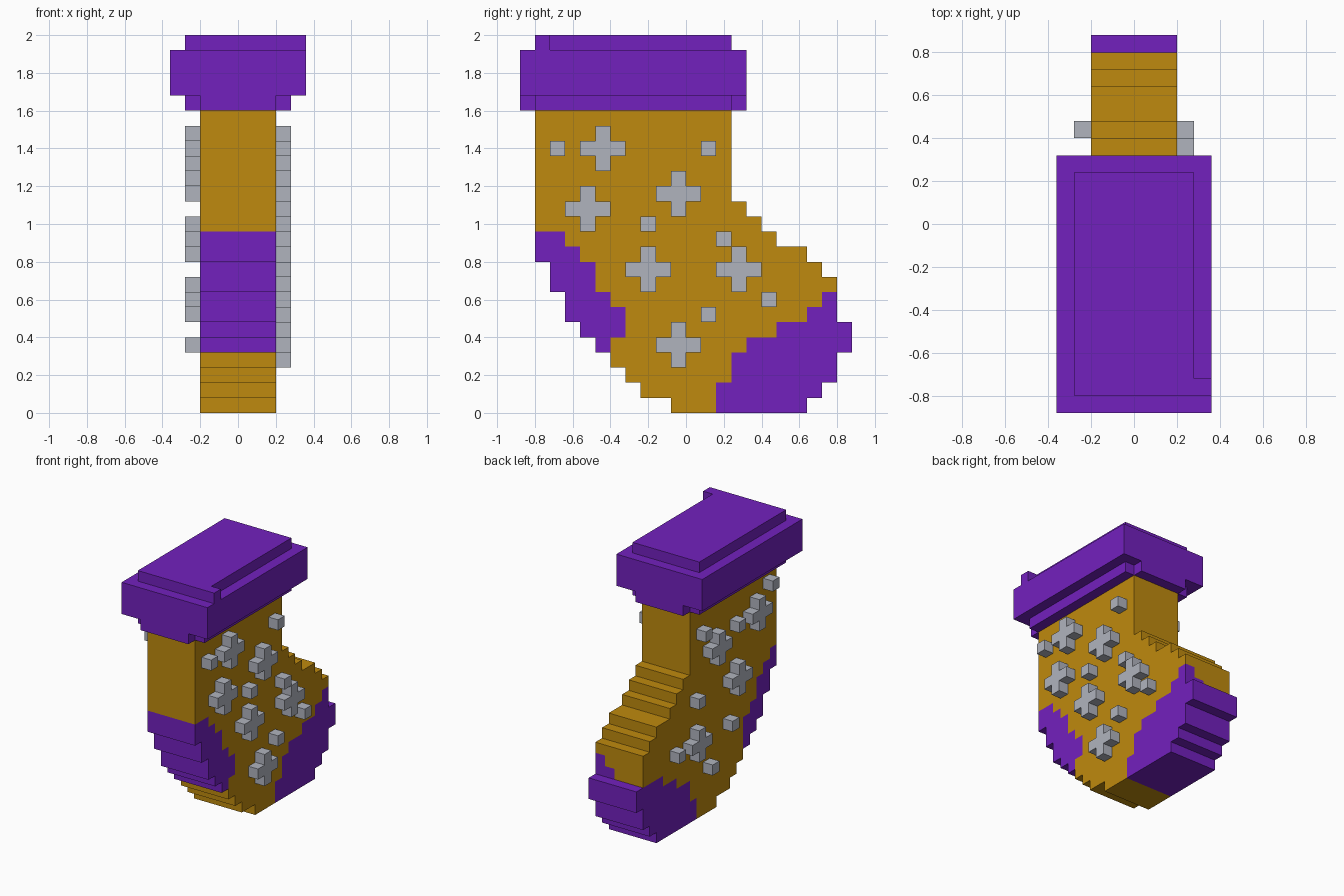
import bpy, bmesh, math
from mathutils import Vector

if "Cube" in bpy.data.objects:
    bpy.data.objects.remove(bpy.data.objects["Cube"], do_unlink=True)

U = 0.08  # size of one block


def material(name, rgb):
    m = bpy.data.materials.new(name)
    m.use_nodes = True
    m.diffuse_color = (*rgb, 1)
    bsdf = m.node_tree.nodes["Principled BSDF"]
    bsdf.inputs["Base Color"].default_value = (*rgb, 1)
    bsdf.inputs["Roughness"].default_value = 0.8
    return m


GOLD = material("gold_wool", (0.521, 0.254, 0.0044))
PURPLE = material("purple_wool", (0.171, 0.015, 0.515))
GREY = material("silver_grey", (0.434, 0.456, 0.515))


def block_mesh(name, cells, mats, x_off=0.0):
    """Outer skin of a set of blocks: {(i, j, k): material index}."""
    bm = bmesh.new()
    for (i, j, k), mat in cells.items():
        centre = Vector((i + 0.5 + x_off, j + 0.5, k + 0.5))
        for axis in range(3):
            for sign in (1, -1):
                n = Vector((0, 0, 0))
                n[axis] = sign
                if (i + int(n.x), j + int(n.y), k + int(n.z)) in cells:
                    continue
                u, v = Vector((0, 0, 0)), Vector((0, 0, 0))
                u[(axis + 1) % 3] = 0.5
                v[(axis + 2) % 3] = 0.5 * sign
                mid = centre + n * 0.5
                quad = (mid - u - v, mid + u - v, mid + u + v, mid - u + v)
                bm.faces.new([bm.verts.new(p * U) for p in quad]).material_index = mat
    bmesh.ops.remove_doubles(bm, verts=bm.verts, dist=0.001)
    # Join coplanar faces of one colour
    bmesh.ops.dissolve_limit(bm, angle_limit=math.radians(1), verts=bm.verts,
                             edges=bm.edges, delimit={'MATERIAL'})
    me = bpy.data.meshes.new(name)
    bm.to_mesh(me)
    bm.free()
    for m in mats:
        me.materials.append(m)
    ob = bpy.data.objects.new(name, me)
    bpy.context.collection.objects.link(ob)
    return ob


def box(x0, x1, y0, y1, z0, z1):
    return {(i, j, k): 0 for i in range(x0, x1)
            for j in range(y0, y1) for k in range(z0, z1)}


# Stocking: per layer (front end, back end, heel patch end, toe patch start)
NO_HEEL, NO_TOE = -99, 99
rows = [(-1, 8, NO_HEEL, 2), (-3, 9, NO_HEEL, 2), (-4, 10, NO_HEEL, 3),
        (-5, 10, NO_HEEL, 3), (-6, 11, -5, 4), (-7, 11, -4, 6),
        (-8, 10, -4, 8), (-8, 10, -5, 9), (-9, 10, -6, NO_TOE),
        (-9, 9, -6, NO_TOE), (-10, 8, -7, NO_TOE), (-10, 6, -8, NO_TOE),
        (-10, 5, NO_HEEL, NO_TOE), (-10, 4, NO_HEEL, NO_TOE)]
rows += [(-10, 3, NO_HEEL, NO_TOE)] * 6

body = {}
for k, (front, back, heel, toe) in enumerate(rows):
    for i in range(5):
        # Patches are a little smaller towards the right side
        h, t = heel, toe
        if i < 2 and heel != NO_HEEL:
            h = max(heel - 1, front + 1)
        if i < 3 and k in (4, 5):
            t = toe + 1
        if (i < 3 and k >= 6) or (i < 4 and k >= 7):
            t = NO_TOE
        for j in range(front, back):
            body[i, j, k] = 1 if j < h or j >= t else 0
block_mesh("stocking_body", body, [GOLD, PURPLE], x_off=-2.5)

# Cuff: stepped underside, wide band, raised top with one corner block
cuff = box(0, 9, -11, 4, 21, 24)
cuff.update(box(1, 8, -10, 3, 20, 21))
cuff.update(box(2, 7, -11, 4, 20, 21))
cuff.update(box(1, 8, -10, 3, 24, 25))
cuff.update(box(8, 9, -10, -9, 24, 25))
block_mesh("cuff", cuff, [PURPLE], x_off=-4.5)

# Snowflakes: crosses and dots as (y, z) blocks on each side
PLUS = ((0, 0), (1, 0), (-1, 0), (0, 1), (0, -1))
flakes = {
    "left": (2.5,
             [(-6, 17), (-1, 14), (-7, 13), (-3, 9), (3, 9), (-1, 4)],
             [(-9, 17), (1, 17), (-3, 12), (2, 11), (5, 7), (1, 6)]),
    "right": (-3.5,
              [(-7, 16), (-1, 15), (-4, 11), (2, 7)],
              [(-9, 18), (-4, 16), (1, 17), (2, 11), (-3, 7), (5, 7), (0, 4)]),
}
for side, (x_off, crosses, dots) in flakes.items():
    cells = {(0, y + dy, z + dz): 0 for y, z in crosses for dy, dz in PLUS}
    cells.update({(0, y, z): 0 for y, z in dots})
    block_mesh("snowflakes_" + side, cells, [GREY], x_off=x_off)
